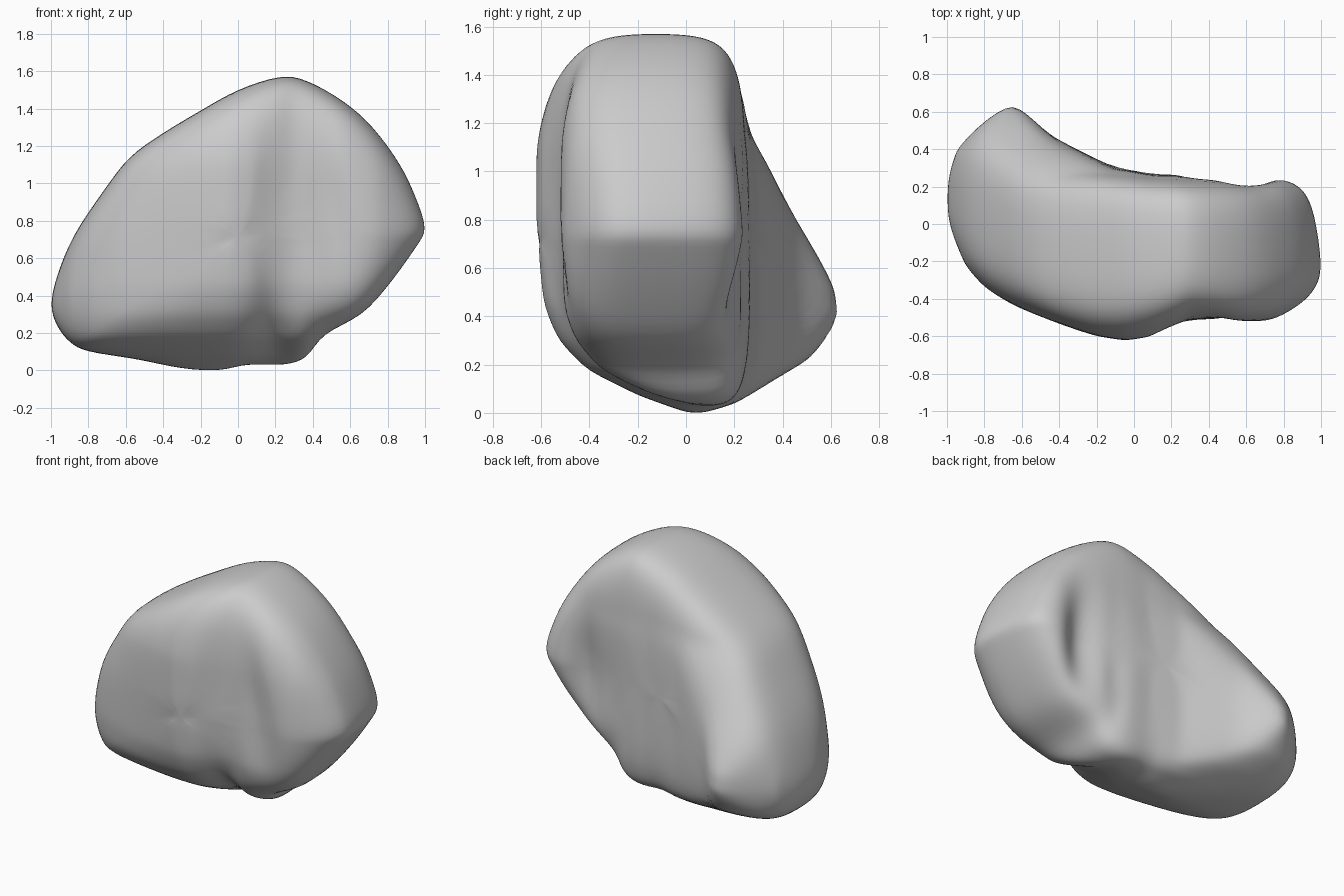
import bpy
import bmesh
from math import exp, sqrt
from mathutils import Vector

default = bpy.data.objects.get("Cube")
if default:
    bpy.data.objects.remove(default)

# Outline of the boulder in the XZ plane, counter-clockwise from the tip
OUTLINE = [(1.02, .76), (.97, .92), (.88, 1.1), (.73, 1.3), (.57, 1.44), (.37, 1.55),
           (.22, 1.57), (0, 1.5), (-.2, 1.39), (-.4, 1.27), (-.58, 1.14), (-.72, .96),
           (-.88, .72), (-.97, .5), (-1, .35), (-.97, .24), (-.9, .15), (-.8, .1),
           (-.55, .06), (-.3, .01), (-.1, 0), (.05, .03), (.25, .03), (.37, .07),
           (.47, .19), (.67, .3), (.82, .46), (.97, .66)]
# Depth limits of the back and front, along x and along z
BACK_X = [(-1, .4), (-.95, .5), (-.82, .58), (-.65, .69), (-.45, .48), (-.12, .31), (.1, .27), (.5, .26), (1, .29)]
BACK_Z = [(0, .16), (.04, .28), (.13, .43), (.22, .55), (.4, .68), (.5, .66), (.8, .48), (1.15, .3), (1.6, .27)]
FRONT_X = [(-1, .14), (-.9, .31), (-.8, .39), (-.64, .47), (-.2, .64), (-.05, .67), (.08, .65), (.3, .54), (.55, .57), (.75, .55), (1, .46)]
FRONT_Z = [(0, .08), (.07, .25), (.18, .45), (.3, .57), (.45, .66), (.8, .74), (1.1, .74), (1.35, .65), (1.6, .55)]


def lookup(table, value):
    """Piecewise linear reading of a depth table."""
    for (a, fa), (b, fb) in zip(table, table[1:]):
        if value <= b:
            t = max(0, (value - a) / (b - a))
            return fa + (fb - fa) * t
    return table[-1][1]


def soft_min(a, b, softness):
    return (a + b - sqrt((a - b) ** 2 + softness ** 2)) / 2


def bump(offset, width):
    return exp(-(offset / width) ** 2)


def front_depth(x, z):
    """Front face, with a crease deepening into a notch and a slanted hollow beside it."""
    depth = soft_min(lookup(FRONT_X, x), lookup(FRONT_Z, z), .15)
    crease = bump(x - .19, .11) * (.02 * bump(z - .7, .5) + .12 * bump(z - .1, .3))
    hollow = .045 * bump(x + .15 * z - .62, .1) * bump(z - .8, .4)
    return -depth + crease + hollow


def back_depth(x, z):
    """Back face, with a vertical valley just inside the thick end."""
    depth = soft_min(lookup(BACK_X, x), lookup(BACK_Z, z), .07)
    valley = .1 * bump(x - .61, .14) * bump(z - .68, .36)
    crease = .03 * bump(x - .36, .07) * bump(z - .6, .4)
    return depth - valley - crease


def resample(points, steps):
    """Catmull-Rom resampling of a closed outline."""
    count, result = len(points), []
    for i in range(count):
        p0, p1, p2, p3 = (Vector(points[(i + k) % count]) for k in (-1, 0, 1, 2))
        for s in range(steps):
            t = s / steps
            result.append(p1 + (p2 - p0) * t / 2
                          + (p0 * 2 - p1 * 5 + p2 * 4 - p3) * t * t / 2
                          + (p1 * 3 - p0 - p2 * 3 + p3) * t ** 3 / 2)
    return result


def boulder_point(rim, t, centre, power=6, crown=.06):
    """Point on a rounded slab; t runs from -1 mid front, over the rim, to 1 mid back."""
    radius = 1 - abs(t) ** 3
    side = (1 - radius ** power) ** (1 / power)
    # The rim is crowned: highest halfway between front and back
    x, z = centre + (rim - centre) * radius * (1 - crown * side ** 2)
    front, back = front_depth(x, z), back_depth(x, z)
    y = (front + back) / 2 + (side if t > 0 else -side) * (back - front) / 2
    # Slant the thick end so that it recedes toward the back
    x -= .14 * max(0, x) ** 2 * max(0, y + .29)
    return Vector((x, y, z))


# Boulder: rings running from the middle of the front to the middle of the back
bm = bmesh.new()
rim = resample(OUTLINE, 4)
centre = Vector((0, .72))
HALF = 36
rings = []
for r in range(1 - HALF, HALF):
    rings.append([bm.verts.new(boulder_point(p, r / HALF, centre)) for p in rim])
for lower, upper in zip(rings, rings[1:]):
    for i in range(len(rim)):
        j = (i + 1) % len(rim)
        bm.faces.new((lower[i], lower[j], upper[j], upper[i]))

# Close both faces at their middle
for ring, t in ((rings[0], -1), (rings[-1], 1)):
    middle = bm.verts.new(boulder_point(centre, t, centre))
    for i, vert in enumerate(ring):
        bm.faces.new((vert, ring[(i + 1) % len(ring)], middle))
bmesh.ops.recalc_face_normals(bm, faces=bm.faces)
for _ in range(3):
    bmesh.ops.smooth_vert(bm, verts=bm.verts, factor=.5,
                          use_axis_x=True, use_axis_y=True, use_axis_z=True)

mesh = bpy.data.meshes.new("boulder")
bm.to_mesh(mesh)
bm.free()
boulder = bpy.data.objects.new("boulder", mesh)
bpy.context.collection.objects.link(boulder)

# Plain stone colour
stone = bpy.data.materials.new("stone_grey")
stone.use_nodes = True
colour = (.6, .6, .6, 1)
stone.diffuse_color = colour
stone.node_tree.nodes["Principled BSDF"].inputs["Base Color"].default_value = colour
mesh.materials.append(stone)

bpy.context.view_layer.objects.active = boulder
boulder.select_set(True)
bpy.ops.object.shade_smooth()
